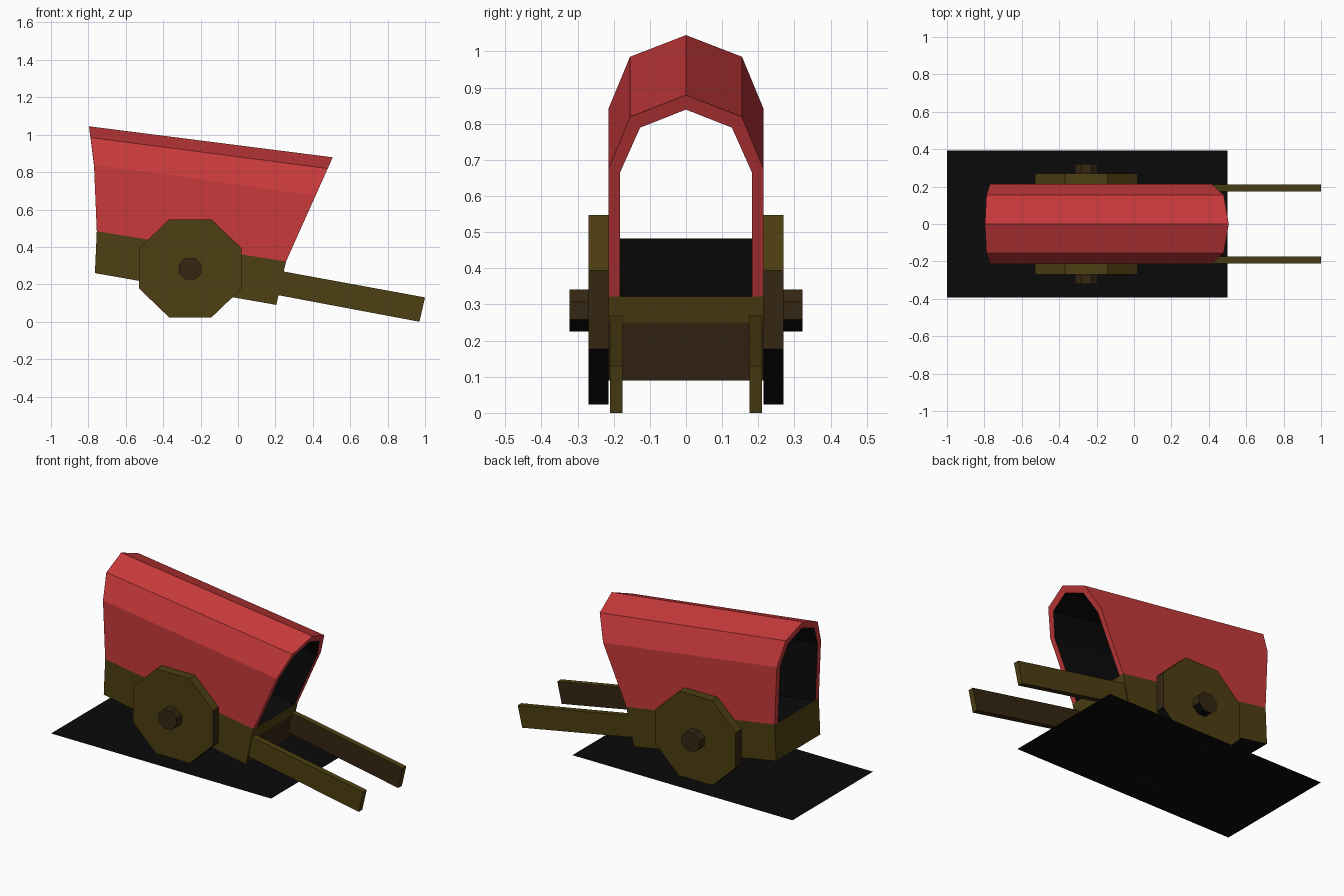
import bpy, bmesh, math

if "Cube" in bpy.data.objects:
    bpy.data.objects.remove(bpy.data.objects["Cube"])


def mat(name, rgb):
    m = bpy.data.materials.new(name)
    m.diffuse_color = (*rgb, 1)
    m.use_nodes = True
    m.node_tree.nodes["Principled BSDF"].inputs["Base Color"].default_value = m.diffuse_color
    return m


MATS = [mat("olive wood", (0.075, 0.050, 0.006)), mat("red canvas", (0.58, 0.042, 0.044)),
        mat("dark brown wood", (0.036, 0.020, 0.006)), mat("black", (0.003, 0.003, 0.003)),
        mat("pale grey", (0.6, 0.6, 0.6))]
OLIVE, RED, BROWN, BLACK, GREY = range(5)


def finish(name, bm, rule, fix_normals=True):
    if fix_normals:
        bmesh.ops.recalc_face_normals(bm, faces=bm.faces)
    bm.normal_update()
    for f in bm.faces:
        f.material_index = rule(f)
    me = bpy.data.meshes.new(name)
    bm.to_mesh(me)
    bm.free()
    for m in MATS:
        me.materials.append(m)
    ob = bpy.data.objects.new(name, me)
    bpy.context.collection.objects.link(ob)
    return ob


def prism(name, pts, y0, y1, rule):
    """Extrude a side profile (x, z) from y0 to y1."""
    bm = bmesh.new()
    a = [bm.verts.new((x, y0, z)) for x, z in pts]
    b = [bm.verts.new((x, y1, z)) for x, z in pts]
    bm.faces.new(a)
    bm.faces.new(b)
    n = len(pts)
    for i in range(n):
        j = (i + 1) % n
        bm.faces.new((a[i], a[j], b[j], b[i]))
    return finish(name, bm, rule)


def octagon(cx, cz, rx, rz):
    k = 1 / math.cos(math.pi / 8)
    return [(cx + rx * k * math.cos((i + .5) * math.pi / 4),
             cz + rz * k * math.sin((i + .5) * math.pi / 4)) for i in range(8)]


# Wooden bed: dark floor and underside, brown front with an olive top strip
def bed_rule(f):
    if abs(f.normal.z) > 0.8:
        return BLACK
    if f.normal.x > 0.8 and f.calc_center_median().z < 0.25:
        return BROWN
    return OLIVE


prism("bed", [(-0.765, 0.26), (0.205, 0.09), (0.24, 0.25), (0.257, 0.322), (-0.755, 0.483)],
      -0.215, 0.215, bed_rule)

# Canvas cover: thick arch lofted from rear end to front end
OUTER = [(0.215, None), (0.215, 0.0), (0.155, 0.145), (0, 0.205)]
INNER = [(0.182, None), (0.182, -0.008), (0.127, 0.115), (0, 0.165)]


def arch(half, base_z, shoulder_z, edge):
    right = []
    for y, dz in half:
        z = base_z if dz is None else shoulder_z + dz
        right.append((edge(z), y, z))
    return right + [(x, -y, z) for x, y, z in right[-2::-1]]


def front_x(z):
    return 0.257 + (z - 0.322) * (0.508 - 0.257) / (0.882 - 0.322)


def rear_x(z):
    return -0.755 - 0.015 * (z - 0.483) / 0.357 if z < 0.84 else -0.77 - 0.027 * (z - 0.84) / 0.205


bm = bmesh.new()
loops = [[bm.verts.new(p) for p in arch(h, *e)]
         for h in (OUTER, INNER)
         for e in ((0.483, 0.84, rear_x), (0.322, 0.674, front_x))]
outer_rear, outer_front, inner_rear, inner_front = loops
inner_faces = set()
for i in range(6):
    for p, q in ((outer_rear, outer_front), (inner_front, inner_rear),
                 (outer_front, inner_front), (inner_rear, outer_rear)):
        f = bm.faces.new((p[i], p[i + 1], q[i + 1], q[i]))
        if p is inner_front:
            inner_faces.add(f)
finish("canvas_cover", bm, lambda f: BLACK if f in inner_faces else RED)


# Wheels, hubs and pull shafts on both sides
def wheel_rule(f):
    if f.normal.z < -0.3:
        return BLACK
    return BROWN if abs(f.normal.x) > 0.9 else OLIVE


for side, s in (("left", 1), ("right", -1)):
    prism(f"{side}_wheel", octagon(-0.255, 0.285, 0.273, 0.262), s * 0.214, s * 0.27, wheel_rule)
    prism(f"{side}_hub", octagon(-0.255, 0.283, 0.061, 0.058), s * 0.26, s * 0.322,
          lambda f: BLACK if f.normal.z < -0.3 else BROWN)
    prism(f"{side}_shaft", [(0.215, 0.142), (0.97, 0.0), (1.0, 0.13), (0.235, 0.27)],
          s * 0.175, s * 0.21,
          lambda f: BROWN if f.normal.y * s < -0.8 or f.normal.z < -0.8 else OLIVE)

# Flat base sheet with a thin pale border
bm = bmesh.new()
bm.faces.new([bm.verts.new((x, y, 0.026)) for x, y in
              ((-1, -0.392), (0.5, -0.392), (0.5, 0.392), (-1, 0.392))])
border = set(bmesh.ops.inset_region(bm, faces=bm.faces[:], thickness=0.018)["faces"])
finish("base_sheet", bm, lambda f: GREY if f in border else BLACK, False)
